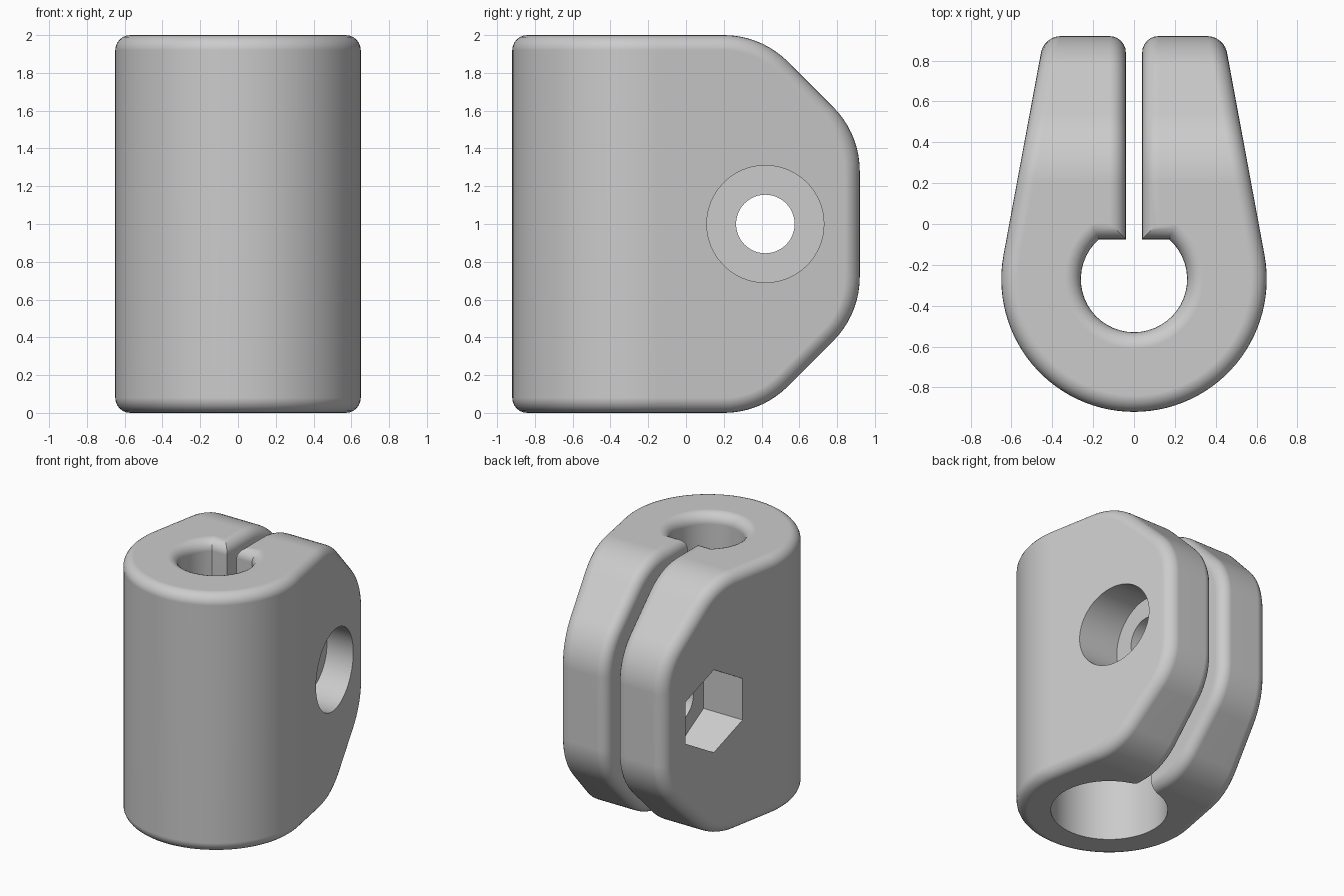
import bpy, bmesh, math
from mathutils import Vector, Matrix

cube = bpy.data.objects.get("Cube")
if cube:
    bpy.data.objects.remove(cube, do_unlink=True)

BORE_Y = -0.27      # centre of the round barrel
BOLT = (0.42, 1.0)  # y and z of the clamp bolt


def arc(cx, cy, r, start, end, n):
    """Points on an arc, angles in degrees."""
    angles = [math.radians(start + (end - start) * i / n) for i in range(n + 1)]
    return [(cx + r * math.cos(a), cy + r * math.sin(a)) for a in angles]


def prism(name, points, low, high, axis="Z"):
    """Extrude a 2D profile along Z, or a (y, z) profile along X."""
    place = (lambda p, h: (p[0], p[1], h)) if axis == "Z" else (lambda p, h: (h, p[0], p[1]))
    bm = bmesh.new()
    face = bm.faces.new([bm.verts.new(place(p, low)) for p in points])
    grown = bmesh.ops.extrude_face_region(bm, geom=[face], use_keep_orig=True)
    shift = Vector(place((0, 0), high - low))
    bmesh.ops.translate(bm, vec=shift, verts=[g for g in grown["geom"] if isinstance(g, bmesh.types.BMVert)])
    bmesh.ops.recalc_face_normals(bm, faces=bm.faces)
    mesh = bpy.data.meshes.new(name)
    bm.to_mesh(mesh)
    bm.free()
    obj = bpy.data.objects.new(name, mesh)
    bpy.context.collection.objects.link(obj)
    return obj


def combine(obj, tool, operation):
    """Apply a boolean and remove the helper."""
    tool.hide_render = True
    mod = obj.modifiers.new("cut", "BOOLEAN")
    mod.object, mod.operation, mod.solver = tool, operation, "EXACT"
    bpy.context.view_layer.objects.active = obj
    bpy.ops.object.modifier_apply(modifier=mod.name)
    bpy.data.objects.remove(tool, do_unlink=True)


# Plan outline: round barrel, tapering jaws, slot and clipped bore
gap, flat_y, taper, tip_y = 0.04, -0.075, 10.5, 1.2
outer = arc(0, BORE_Y, 0.65, taper, -180 - taper, 56)
tip_x = outer[0][0] - math.tan(math.radians(taper)) * (tip_y - outer[0][1])
clip = math.degrees(math.asin((flat_y - BORE_Y) / 0.26))
bore = arc(0, BORE_Y, 0.26, 180 - clip, 360 + clip, 36)
outline = ([(gap, tip_y), (tip_x, tip_y)] + outer + [(-tip_x, tip_y), (-gap, tip_y), (-gap, flat_y)]
           + bore + [(gap, flat_y)])
clamp = prism("clamp_body", outline, -0.5, 2.5)

# Side profile: jaws chamfered top and bottom with softened corners
R = 0.48
lower = arc(0.2, R, R, -90, -45, 9) + arc(0.92 - R, 0.72, R, -45, 0, 9)
upper = [(y, 2 - z) for y, z in reversed(lower)]
combine(clamp, prism("side_profile", [(-2, 0)] + lower + upper + [(-2, 2)], -2, 2, "X"), "INTERSECT")

# Round the rims, but keep the vertical corners inside the bore crisp
bm = bmesh.new()
bm.from_mesh(clamp.data)
bmesh.ops.remove_doubles(bm, verts=bm.verts, dist=0.0005)


def rounded(edge):
    if len(edge.link_faces) != 2 or edge.calc_face_angle() < math.radians(35):
        return False
    a, b = (v.co for v in edge.verts)
    vertical = abs((b - a).normalized().z) > 0.99
    return not (vertical and a.y < 0.3)


bmesh.ops.bevel(bm, geom=[e for e in bm.edges if rounded(e)], offset=0.08, offset_type="OFFSET",
                segments=6, profile=0.5, affect="EDGES", clamp_overlap=False)
bmesh.ops.recalc_face_normals(bm, faces=bm.faces)
bm.to_mesh(clamp.data)
bm.free()

# Wide socket from below, bolt hole, round recess and hexagonal nut recess
combine(clamp, prism("socket", arc(0, BORE_Y, 0.41, 0, 354, 59), -1, 1.4), "DIFFERENCE")
combine(clamp, prism("bolt_hole", arc(*BOLT, 0.155, 0, 352.5, 47), -1, 1, "X"), "DIFFERENCE")
combine(clamp, prism("head_recess", arc(*BOLT, 0.31, 0, 354, 59), 0.25, 1, "X"), "DIFFERENCE")
combine(clamp, prism("nut_recess", arc(*BOLT, 0.32, 90, 390, 5), -1, -0.25, "X"), "DIFFERENCE")

# Plain grey finish
grey = bpy.data.materials.new("light_grey")
grey.use_nodes = True
colour = (0.6, 0.6, 0.6, 1)
grey.diffuse_color = colour
grey.node_tree.nodes["Principled BSDF"].inputs["Base Color"].default_value = colour
clamp.data.materials.clear()
clamp.data.materials.append(grey)

# Smooth curves, sharp cut edges
bpy.ops.object.select_all(action="DESELECT")
clamp.select_set(True)
bpy.context.view_layer.objects.active = clamp
bpy.ops.object.shade_smooth_by_angle(angle=math.radians(30))
weighted = clamp.modifiers.new("even_shading", "WEIGHTED_NORMAL")
weighted.keep_sharp = True
